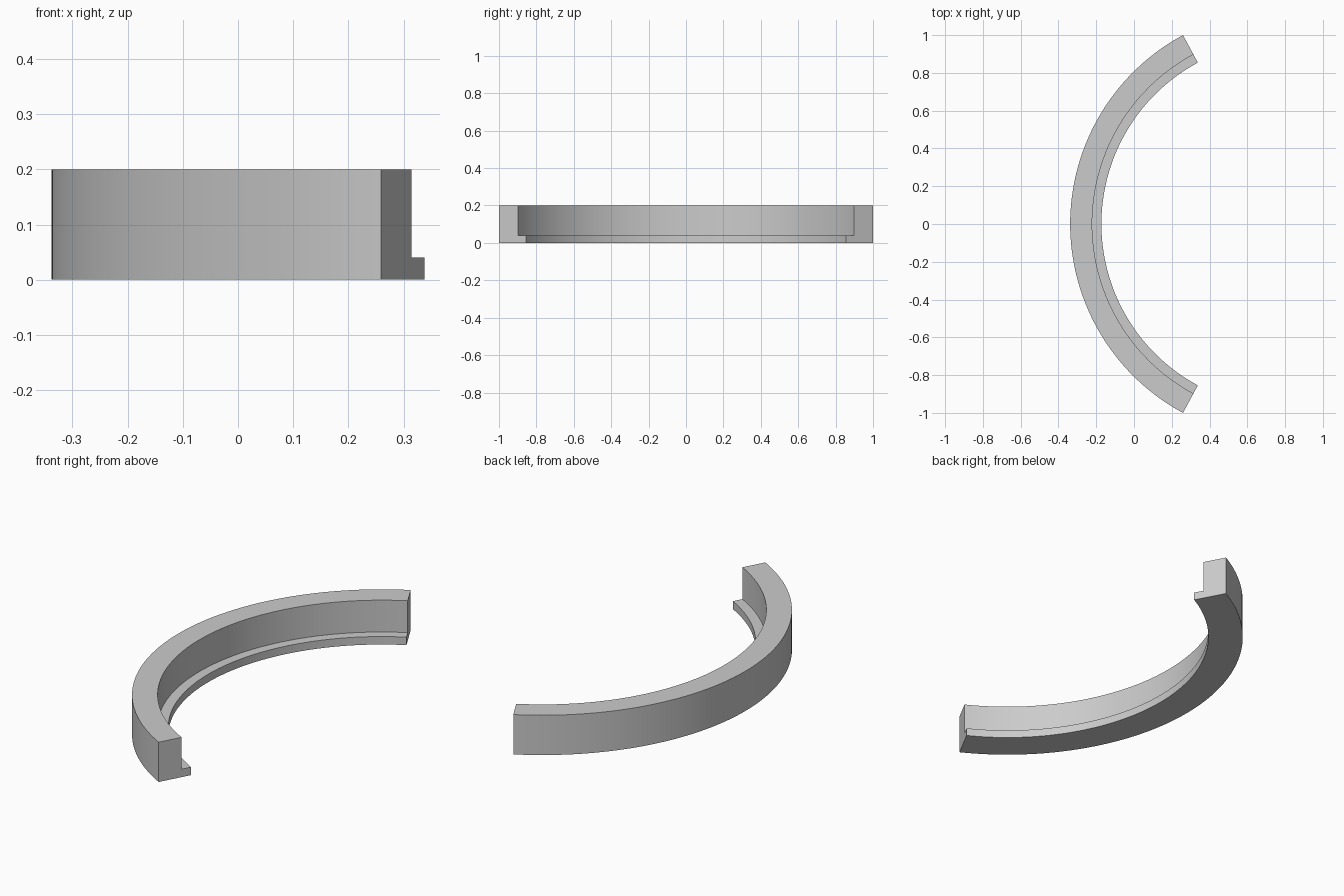
import bpy
import bmesh
from math import cos, sin, radians

cube = bpy.data.objects.get("Cube")
if cube:
    bpy.data.objects.remove(cube, do_unlink=True)

# Plain grey material
grey = bpy.data.materials.new("plain grey")
grey.use_nodes = True
colour = (0.6, 0.6, 0.6, 1)
grey.diffuse_color = colour
grey.node_tree.nodes["Principled BSDF"].inputs["Base Color"].default_value = colour

# L-shaped cross-section (radius, height): wall with a thin ledge at its inner foot
profile = [(0.97, 0), (1.1355, 0), (1.1355, 0.2), (1.019, 0.2), (1.019, 0.04), (0.97, 0.04)]
CENTRE_X = 0.7975
HALF_ANGLE = radians(61.72)
SEGMENTS = 72

# Sweep the section along the arc
bm = bmesh.new()
rings = []
for i in range(SEGMENTS + 1):
    a = HALF_ANGLE * (2 * i / SEGMENTS - 1)
    rings.append([bm.verts.new((CENTRE_X - r * cos(a), r * sin(a), z)) for r, z in profile])
n = len(profile)
for a, b in zip(rings, rings[1:]):
    for j in range(n):
        k = (j + 1) % n
        bm.faces.new((a[j], a[k], b[k], b[j]))

# Close both cut ends
bm.faces.new(rings[0])
bm.faces.new(rings[-1])
bmesh.ops.recalc_face_normals(bm, faces=bm.faces)

mesh = bpy.data.meshes.new("ledged_arc_rail")
bm.to_mesh(mesh)
bm.free()
mesh.materials.append(grey)
rail = bpy.data.objects.new("ledged_arc_rail", mesh)
bpy.context.collection.objects.link(rail)

# Smooth the curved walls, keep the corners sharp
bpy.ops.object.select_all(action="DESELECT")
rail.select_set(True)
bpy.context.view_layer.objects.active = rail
bpy.ops.object.shade_smooth_by_angle(angle=radians(30))
